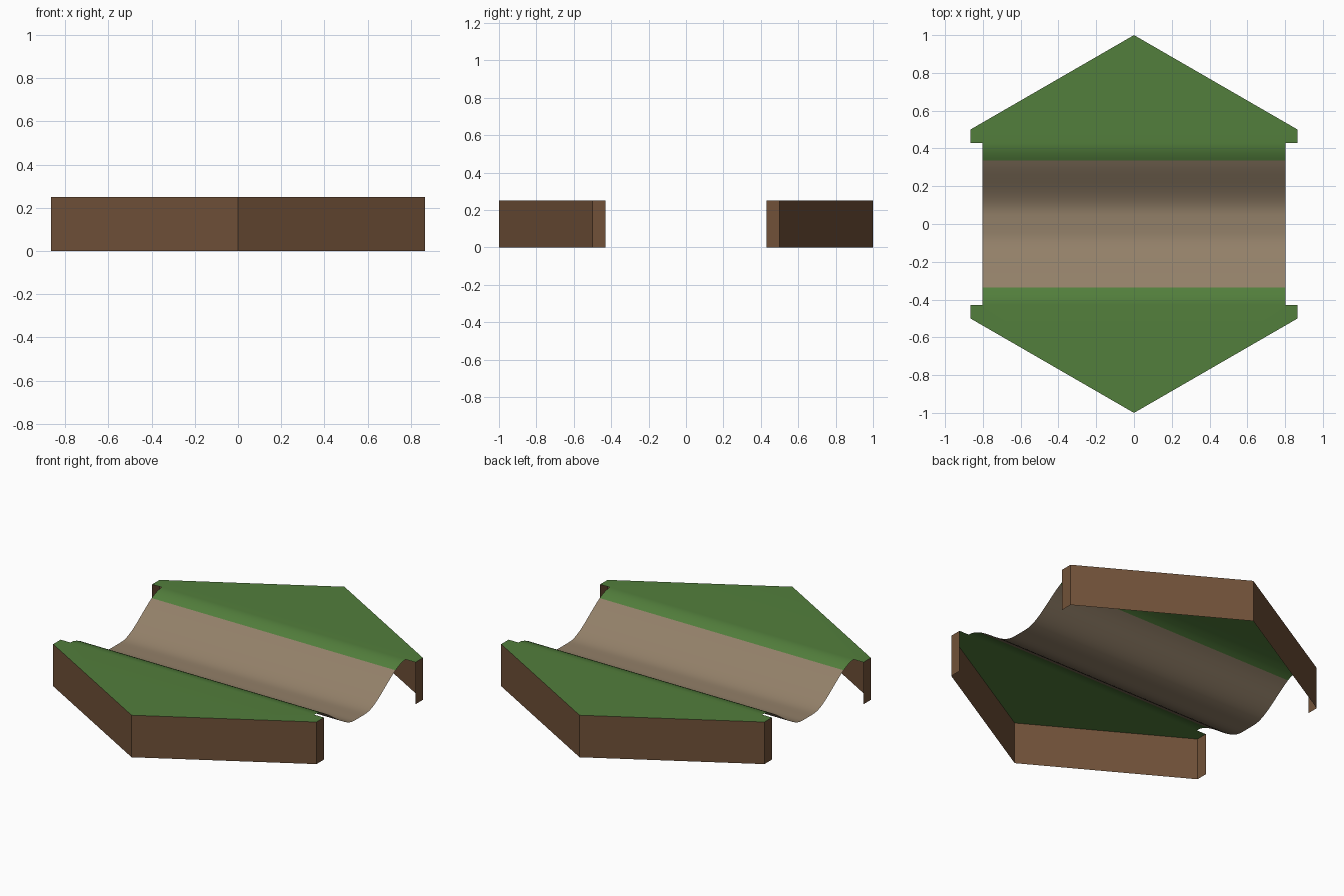
import bpy, bmesh

if "Cube" in bpy.data.objects:
    bpy.data.objects.remove(bpy.data.objects["Cube"])

TOP, RIM, EDGE, HALF = 0.25, 0.43, 0.335, 0.802   # tile height, bank start, grass line, bed half width
HX = 0.866


def material(name, color):
    m = bpy.data.materials.new(name)
    m.diffuse_color = (*color, 1)
    m.use_nodes = True
    m.node_tree.nodes["Principled BSDF"].inputs["Base Color"].default_value = m.diffuse_color
    return m


grass = material("grass", (0.085, 0.21, 0.045))
earth = material("earth", (0.165, 0.083, 0.04))
bed = material("bed", (0.29, 0.215, 0.14))


def surface(name, strips, mat):
    """Sheet object from a list of faces, each a list of points."""
    bm = bmesh.new()
    for pts in strips:
        bm.faces.new([bm.verts.new(p) for p in pts])
    bmesh.ops.remove_doubles(bm, verts=bm.verts, dist=1e-5)
    me = bpy.data.meshes.new(name)
    bm.to_mesh(me)
    bm.free()
    me.materials.append(mat)
    ob = bpy.data.objects.new(name, me)
    bpy.context.collection.objects.link(ob)
    bpy.ops.object.select_all(action='DESELECT')
    ob.select_set(True)
    bpy.context.view_layer.objects.active = ob
    bpy.ops.object.shade_smooth_by_angle(angle=0.6)
    return ob


def height(y):
    """Channel cross-section: rounded trough easing into level banks."""
    t = min(max((abs(y) - 0.05) / (RIM - 0.05), 0), 1)
    return TOP - 0.18 * (1 - t * t * (3 - 2 * t))


def channel(y0, y1, n):
    """Quads across the tile following the channel from y0 to y1."""
    ys = [y0 + (y1 - y0) * i / n for i in range(n + 1)]
    return [[(-HALF, a, height(a)), (HALF, a, height(a)),
             (HALF, b, height(b)), (-HALF, b, height(b))]
            for a, b in zip(ys, ys[1:])]


# Trough between the grass lines
surface("riverbed", channel(-EDGE, EDGE, 28), bed)

for side, s in (("front", -1), ("back", 1)):
    # Level half-hexagon top with small side tabs, plus the grassy bank
    outline = [(-HX, RIM), (-HALF, RIM), (HALF, RIM), (HX, RIM),
               (HX, 0.5), (0, 1), (-HX, 0.5)]
    cap = [(-s * x if s < 0 else x, s * y, TOP) for x, y in outline]
    if s < 0:
        cap.reverse()
    bank = channel(*sorted((s * EDGE, s * RIM)), 6)
    surface(side + "_grass", [cap] + bank, grass)

    # Thin outer wall, open underneath
    path = [(s * x, s * y) for x, y in
            [(HX, RIM), (HX, 0.5), (0, 1), (-HX, 0.5), (-HX, RIM)]]
    walls = [[(*a, 0), (*b, 0), (*b, TOP), (*a, TOP)] for a, b in zip(path, path[1:])]
    surface(side + "_earth_wall", walls, earth)
